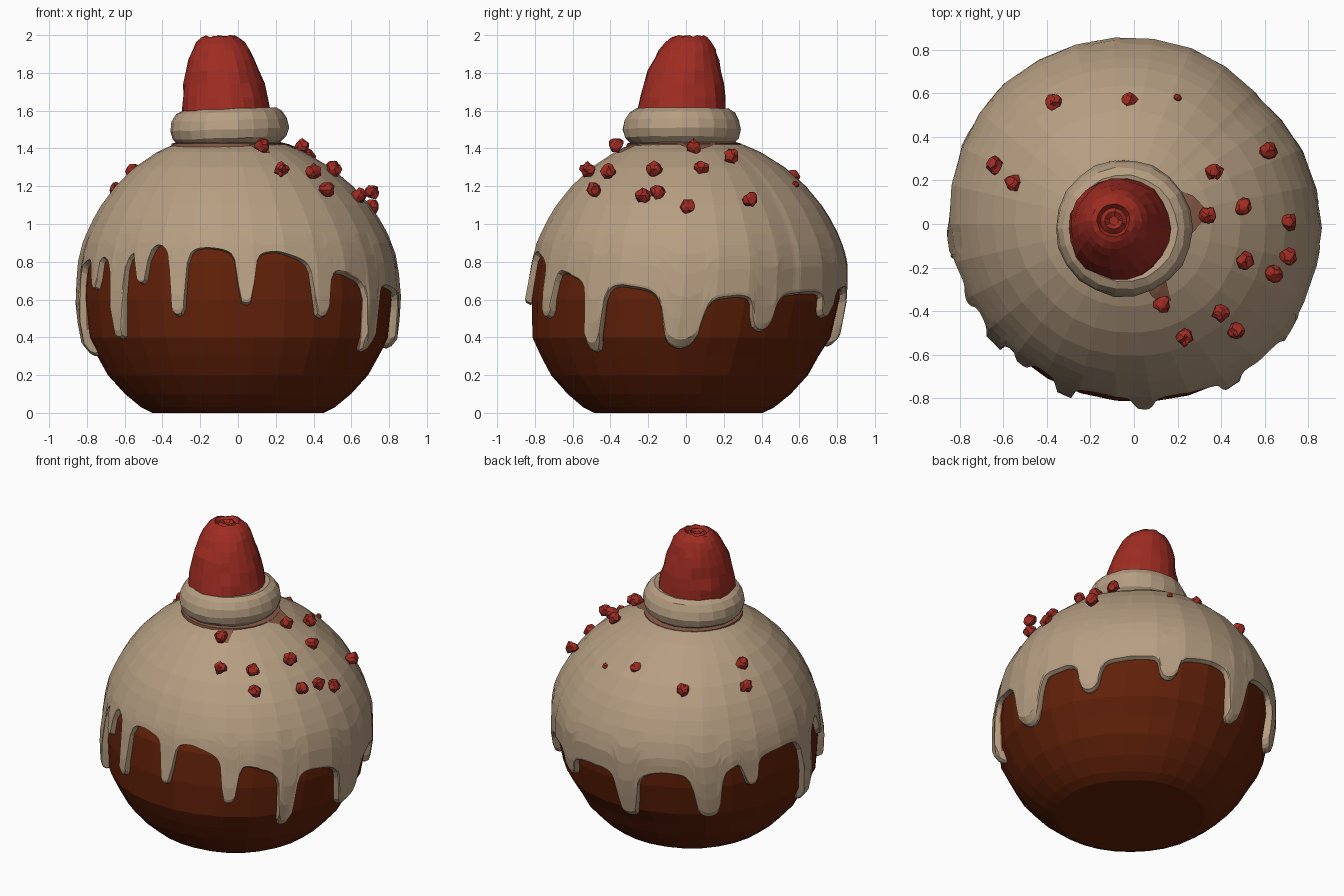
import bpy, bmesh, math, random
from mathutils import Vector

if "Cube" in bpy.data.objects:
    bpy.data.objects.remove(bpy.data.objects["Cube"])

random.seed(4)
SIDES = 30            # facets round the cake and icing
COLS = 300            # fine columns used for the icing edge


def material(name, rgb):
    m = bpy.data.materials.new(name)
    m.diffuse_color = (*rgb, 1)
    m.use_nodes = True
    m.node_tree.nodes["Principled BSDF"].inputs["Base Color"].default_value = m.diffuse_color
    return m


ICING = material("cream icing", (0.47, 0.345, 0.225))
CAKE = material("chocolate cake", (0.118, 0.0145, 0.0025))
BERRY = material("berry red", (0.345, 0.025, 0.016))
SAUCE = material("pink brown sauce", (0.235, 0.10, 0.06))


def interp(table, x):
    """Piecewise linear lookup."""
    if x <= table[0][0]:
        return table[0][1]
    for (a, p), (b, q) in zip(table, table[1:]):
        if x <= b:
            return p + (q - p) * (x - a) / (b - a)
    return table[-1][1]


def finish(name, bm, mat):
    me = bpy.data.meshes.new(name)
    bm.to_mesh(me)
    bm.free()
    me.materials.append(mat)
    ob = bpy.data.objects.new(name, me)
    bpy.context.collection.objects.link(ob)
    return ob


def loft(name, rings, mat, bottom=False, top=True):
    """Skin rings of points, listed from bottom to top."""
    bm = bmesh.new()
    rows = [[bm.verts.new(p) for p in r] for r in rings]
    n = len(rows[0])
    for a, b in zip(rows, rows[1:]):
        for i in range(n):
            j = (i + 1) % n
            bm.faces.new((a[i], a[j], b[j], b[i]))
    if bottom:
        bm.faces.new(rows[0][::-1])
    if top:
        bm.faces.new(rows[-1])
    return finish(name, bm, mat)


# Shared outline: slightly uneven round plan, cake and icing profiles
PLAN = [(0, .855), (25, .845), (45, .825), (70, .855), (100, .87), (135, .885), (180, .855),
        (225, .825), (270, .825), (315, .855), (360, .855)]
CAKE_R = [(0, .45), (.03, .51), (.1, .595), (.2, .685), (.4, .795), (.6, .82), (.8, .81),
          (1, .7)]
DOME_R = [(.7, .85), (.8, .842), (.9, .815), (1.0, .77), (1.1, .707), (1.2, .625),
          (1.3, .515), (1.38, .39), (1.42, .30), (1.45, .15)]


def point(deg, r, z):
    """Point on a faceted ring with the uneven plan and a gentle lean."""
    step = 360 / SIDES
    d = math.radians(deg % step - step / 2)
    r *= math.cos(math.pi / SIDES) / math.cos(d) * interp(PLAN, deg % 360) / .85
    t = math.radians(deg)
    lean_x = -.045 * max(0, (z - .7) / .75) ** 2
    lean_y = -.05 * min(1, max(0, (.78 - z) / .45))
    return (lean_x + r * math.cos(t), lean_y + r * math.sin(t), z)


def icing_r(z):
    if z >= .7:
        return interp(DOME_R, z)
    return interp(CAKE_R, z) + .035 + .015 * min(1, (.7 - z) / .35)


# Cake body
loft("cake_body", [[point(i * 360 / SIDES, interp(CAKE_R, z), z) for i in range(SIDES)]
                   for z in (0, .03, .1, .2, .3, .4, .5, .6, .8, .95)], CAKE, bottom=True)

# Icing: drips as (angle, lowest point, half width in degrees)
DRIPS = [(1, .34, 7), (32, .43, 4.5), (66, .50, 4), (99, .35, 4), (133, .39, 5),
         (152, .58, 3), (185, .30, 3.2), (204, .65, 2.4), (219, .39, 2.8), (231, .68, 2.5),
         (247, .51, 2.7), (273, .57, 2.8), (302, .50, 3), (327, .32, 3)]
ARCH = [(0, .66), (16, .62), (32, .62), (66, .64), (99, .68), (150, .75), (185, .79),
        (219, .84), (240, .90), (260, .87), (285, .85), (302, .79), (315, .72), (340, .67),
        (360, .66)]


def icing_edge(deg):
    top = interp(ARCH, deg)
    low = top
    for ang, bottom, w in DRIPS:
        u = abs((deg - ang + 180) % 360 - 180) / w
        cap = min(.017 * w + .005, (top - bottom) * .6)
        if u < 1:
            z = bottom + cap * (1 - math.sqrt(1 - u * u))
        else:
            fall = .75 * math.exp(-(u - 1) * 4) + .25 * math.exp(-(u - 1) * .9)
            z = top - (top - bottom - cap) * fall
        low = min(low, z)
    return low


degs = [i * 360 / COLS for i in range(COLS)]
edge = [icing_edge(d) for d in degs]
rings = [
    [point(d, interp(CAKE_R, b) - .02, b + .012) for d, b in zip(degs, edge)],
    [point(d, icing_r(b) - .03, b) for d, b in zip(degs, edge)],
    [point(d, icing_r(b) - .005, b + .012) for d, b in zip(degs, edge)],
]
for f in (.08, .25, .45, .65, .82):
    zs = [b + (.95 - b) * f for b in edge]
    rings.append([point(d, icing_r(z), z) for d, z in zip(degs, zs)])
for z in (.95, 1.03, 1.1, 1.2, 1.3, 1.38, 1.42, 1.45):
    rings.append([point(d, icing_r(z), z) for d in degs])
icing = loft("icing", rings, ICING)

# Sauce tint on the inner edge of the two longest side drips
icing.data.materials.append(SAUCE)
for i, d in enumerate(degs):
    if min(abs(d - 185), abs(d - 327)) < 7 and .37 < edge[i] < .68:
        icing.data.polygons[i].material_index = 1


def turned(name, profile, centre, n, mat, jitter=0, **kw):
    """Turned part; profile holds (radius, z), centre gives x, y at a height."""
    rows = []
    for r, z in profile:
        cx, cy = centre(z)
        row = []
        for i in range(n):
            t = 2 * math.pi * i / n
            rr = r * (1 + random.uniform(-jitter, jitter))
            zz = z + random.uniform(-jitter, jitter) * .2
            row.append((cx + rr * math.cos(t), cy + rr * math.sin(t), zz))
        rows.append(row)
    return loft(name, rows, mat, **kw)


# Sauce ring lying on the dome under the collar
turned("sauce_ring", [(.305, 1.405), (.303, 1.426), (.2, 1.452)],
       lambda z: (-.048, -.01), 28, SAUCE)

# Sauce runs leading to two of the berry pieces
for k, tri in enumerate([[(.17, .17), (.20, -.08), (.27, -.04), (.35, .05), (.27, .13)],
                         [(.04, -.26), (.08, -.33), (.13, -.37), (.17, -.35), (.14, -.24)]]):
    bm = bmesh.new()
    pts = []
    for x, y in tri:
        r = math.hypot(x + .04, y)
        z = interp([(.15, 1.45), (.30, 1.42), (.39, 1.38), (.515, 1.3)], r)
        pts.append(Vector((x, y, z + .008)))
    mid = sum(pts, Vector()) / len(pts) + Vector((0, 0, .006))
    c = bm.verts.new(mid)
    vs = [bm.verts.new(p) for p in pts]
    for a, b in zip(vs, vs[1:] + vs[:1]):
        bm.faces.new((c, a, b))
    bmesh.ops.recalc_face_normals(bm, faces=bm.faces)
    if bm.faces[:][0].normal.z < 0:
        bmesh.ops.reverse_faces(bm, faces=bm.faces)
    finish(f"sauce_run_{k + 1}", bm, SAUCE)

# Icing collar, tilted a little up to the right
collar = turned("icing_collar", [(.24, 1.415), (.27, 1.425), (.302, 1.455), (.315, 1.50),
                                 (.305, 1.55), (.28, 1.59), (.245, 1.61), (.2, 1.60)],
                lambda z: (-.045, -.02), 22, ICING, jitter=.012, bottom=True)
for v in collar.data.vertices:
    v.co.z += .03 * (v.co.x + .045)

# Large berry on top with a dimpled, bumpy crown
turned("top_berry", [(.22, 1.52), (.236, 1.6), (.226, 1.67), (.213, 1.74), (.197, 1.81),
                     (.174, 1.87), (.152, 1.92), (.127, 1.96), (.097, 1.985), (.075, 1.995),
                     (.06, 1.97), (.04, 1.99), (.02, 1.975)],
       lambda z: (interp([(1.6, -.063), (1.85, -.085), (2, -.095)], z),
                  interp([(1.6, -.022), (1.8, -.012), (2, .018)], z)),
       22, BERRY, jitter=.03, bottom=True)

# Scattered berry pieces: x, y, z
BITS = [(-.37, .56, 1.19), (-.02, .56, 1.25), (-.64, .27, 1.18), (-.555, .19, 1.28),
        (.37, .24, 1.36), (.62, .34, 1.13), (.34, .04, 1.41), (.50, .08, 1.30),
        (.71, .01, 1.09), (.51, -.17, 1.29), (.71, -.15, 1.17), (.64, -.23, 1.15),
        (.13, -.37, 1.42), (.40, -.41, 1.28), (.47, -.49, 1.18), (.23, -.52, 1.29),
        (.20, .58, 1.21)]
for k, p in enumerate(BITS):
    bm = bmesh.new()
    bmesh.ops.create_icosphere(bm, subdivisions=2, radius=.042 if k < 16 else .02)
    for v in bm.verts:
        v.co = v.co * random.uniform(.72, 1.12) + Vector(p)
    finish(f"berry_piece_{k + 1}", bm, BERRY)
